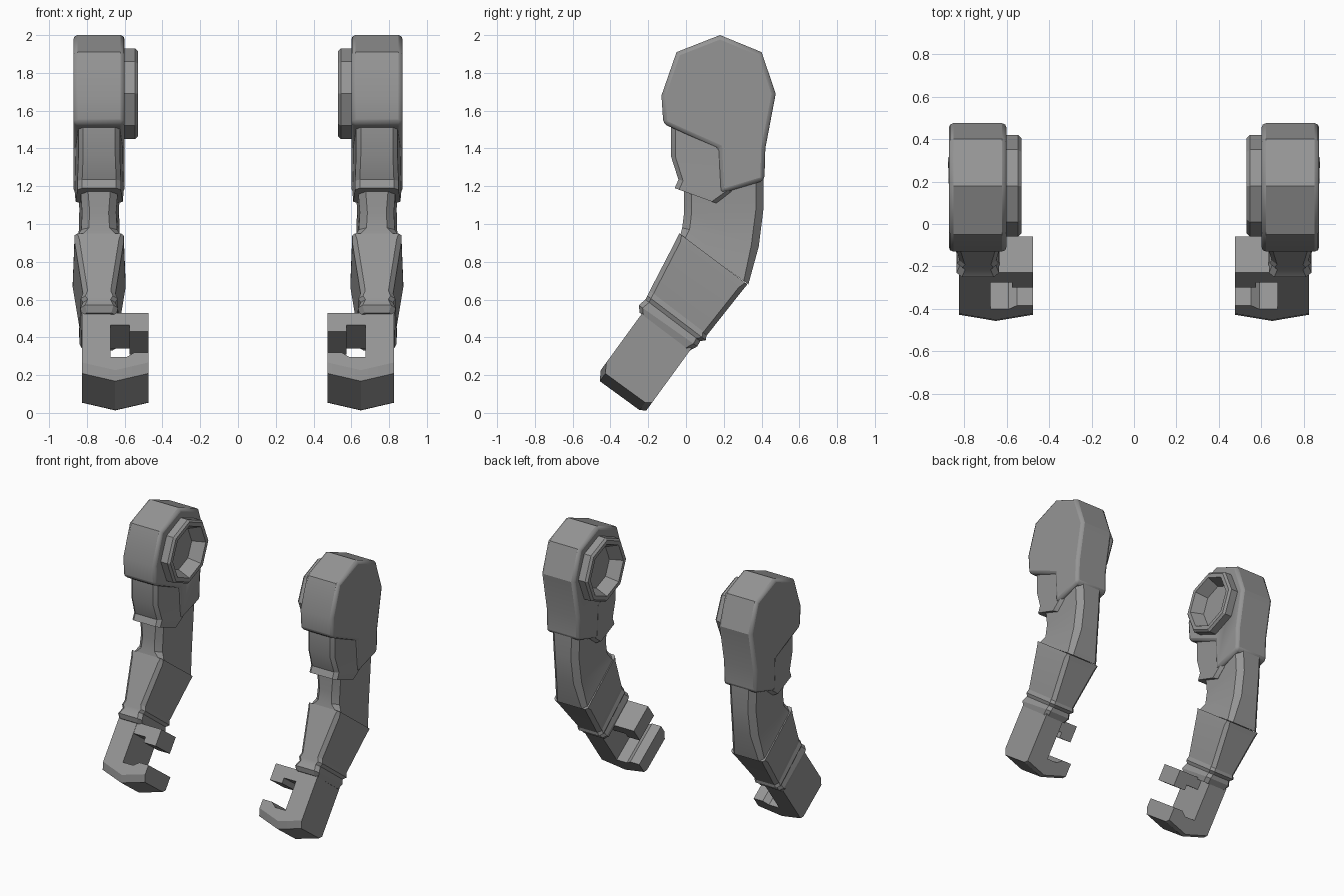
import bpy, bmesh, math
from mathutils import Vector

cube = bpy.data.objects.get("Cube")
if cube:
    bpy.data.objects.remove(cube, do_unlink=True)

grey = bpy.data.materials.new("plain grey")
grey.use_nodes = True
grey.diffuse_color = (0.3, 0.3, 0.3, 1)
bsdf = grey.node_tree.nodes["Principled BSDF"]
bsdf.inputs["Base Color"].default_value = (0.3, 0.3, 0.3, 1)
bsdf.inputs["Roughness"].default_value = 0.6

CX = 0.735  # middle of the arm across x


def loft(name, rings, bevel=0.0, cutter=None, mirrored=True):
    """Skin equal-length point rings, cap both ends and mirror to the other arm."""
    bm = bmesh.new()
    loops = [[bm.verts.new(p) for p in ring] for ring in rings]
    for a, b in zip(loops, loops[1:]):
        for i in range(len(a)):
            j = (i + 1) % len(a)
            bm.faces.new((a[i], a[j], b[j], b[i]))
    bm.faces.new(loops[0][::-1])
    bm.faces.new(loops[-1])
    bmesh.ops.recalc_face_normals(bm, faces=bm.faces)
    mesh = bpy.data.meshes.new(name)
    bm.to_mesh(mesh)
    bm.free()
    mesh.materials.append(grey)
    ob = bpy.data.objects.new(name, mesh)
    bpy.context.collection.objects.link(ob)
    bpy.ops.object.select_all(action='DESELECT')
    ob.select_set(True)
    bpy.context.view_layer.objects.active = ob
    bpy.ops.object.shade_smooth_by_angle(angle=math.radians(28))
    if bevel:
        m = ob.modifiers.new("Bevel", 'BEVEL')
        m.width, m.segments, m.limit_method = bevel, 2, 'ANGLE'
        m.angle_limit = math.radians(50)
    if cutter:
        m = ob.modifiers.new("Hollow", 'BOOLEAN')
        m.object, m.operation, m.solver = cutter, 'DIFFERENCE', 'EXACT'
    if mirrored:
        m = ob.modifiers.new("Mirror", 'MIRROR')
        m.use_mirror_merge = False
    return ob


def slab(front, back, wf, wb, c=0.025):
    """Chamfered cross-section between a front and a back (y, z) point."""
    f, b = Vector((0, *front)), Vector((0, *back))
    t = c / (b - f).length
    half = [(0, wf - c), (t, wf), (1 - t, wb), (1, wb - c)]
    pts = [(s, w) for s, w in half] + [(s, -w) for s, w in reversed(half)]
    return [f.lerp(b, s) + Vector((CX + w, 0, 0)) for s, w in pts]


def octagon(x, r):
    turn = math.tau / 8
    return [(x, 0.18 + r * math.sin(i * turn), 1.69 + r * math.cos(i * turn)) for i in range(8)]


def hand_point(x, u, v):
    """u runs down the hand, v from its front to its back."""
    return (x, -0.23 - 0.59 * u + 0.81 * v, 0.53 - 0.81 * u - 0.59 * v)


# Shoulder cap with a hollow socket on the inner side
hollow = loft("socket_cutter", [octagon(0.5, 0.225), octagon(0.77, 0.105)], mirrored=False)
hollow.hide_render = True
hollow.hide_viewport = True
cap = [(0.18, 2.0), (0.40, 1.91), (0.475, 1.69), (0.42, 1.40), (0.415, 1.23),
       (0.18, 1.16), (0.17, 1.40), (-0.12, 1.53), (-0.13, 1.68), (-0.05, 1.91)]
loft("shoulder_cap", [[(x, y, z) for y, z in cap] for x in (0.60, 0.872)], 0.022, hollow)
loft("shoulder_socket", [octagon(x, r) for x, r in
     ((0.62, 0.24), (0.545, 0.24), (0.53, 0.225), (0.53, 0.195), (0.75, 0.10))])

# Upper arm guard below the cap
loft("upper_arm_guard", [
    slab((-0.08, 1.53), (0.30, 1.40), 0.110, 0.130),
    slab((-0.08, 1.36), (0.30, 1.28), 0.110, 0.130),
    slab((-0.04, 1.235), (0.24, 1.17), 0.115, 0.130),
    slab((-0.06, 1.19), (0.16, 1.11), 0.115, 0.125)])

# Upper arm flaring down to the elbow
loft("upper_arm", [
    slab((-0.01, 1.25), (0.41, 1.28), 0.105, 0.115, 0.04),
    slab((-0.01, 1.06), (0.41, 1.08), 0.090, 0.105, 0.04),
    slab((-0.02, 0.98), (0.385, 0.88), 0.095, 0.110, 0.04),
    slab((-0.03, 0.94), (0.33, 0.68), 0.125, 0.130, 0.03)])

# Forearm and the ridged wrist
loft("forearm", [
    slab((-0.035, 0.95), (0.325, 0.68), 0.130, 0.140, 0.015),
    slab((-0.05, 0.92), (0.30, 0.65), 0.130, 0.140),
    slab((-0.195, 0.64), (0.11, 0.41), 0.085, 0.100)])
loft("wrist", [
    slab((-0.19, 0.65), (0.11, 0.42), 0.085, 0.100),
    slab((-0.205, 0.62), (0.105, 0.385), 0.098, 0.108),
    slab((-0.215, 0.60), (0.075, 0.38), 0.085, 0.095),
    slab((-0.25, 0.57), (0.06, 0.352), 0.100, 0.105),
    slab((-0.245, 0.53), (0.02, 0.33), 0.090, 0.095)])

# Gripping hand: palm with curled fingers, and a thumb block
grip = [(0.825, 0.0), (0.825, 0.375), (0.65, 0.425), (0.475, 0.375), (0.475, 0.26),
        (0.55, 0.26), (0.59, 0.29), (0.675, 0.29), (0.675, 0.0)]
loft("palm_and_fingers", [[hand_point(x, u - drop * (u > 0.3), v) for x, u in grip]
     for v, drop in ((0.0, 0.05), (0.03, 0.0), (0.29, 0.0), (0.32, 0.02))])
thumb = [(0.70, 0.0), (0.475, 0.0), (0.475, 0.12), (0.575, 0.12), (0.575, 0.08), (0.70, 0.08)]
loft("thumb", [[hand_point(x, u, v) for x, u in thumb] for v in (0.002, 0.21)])
